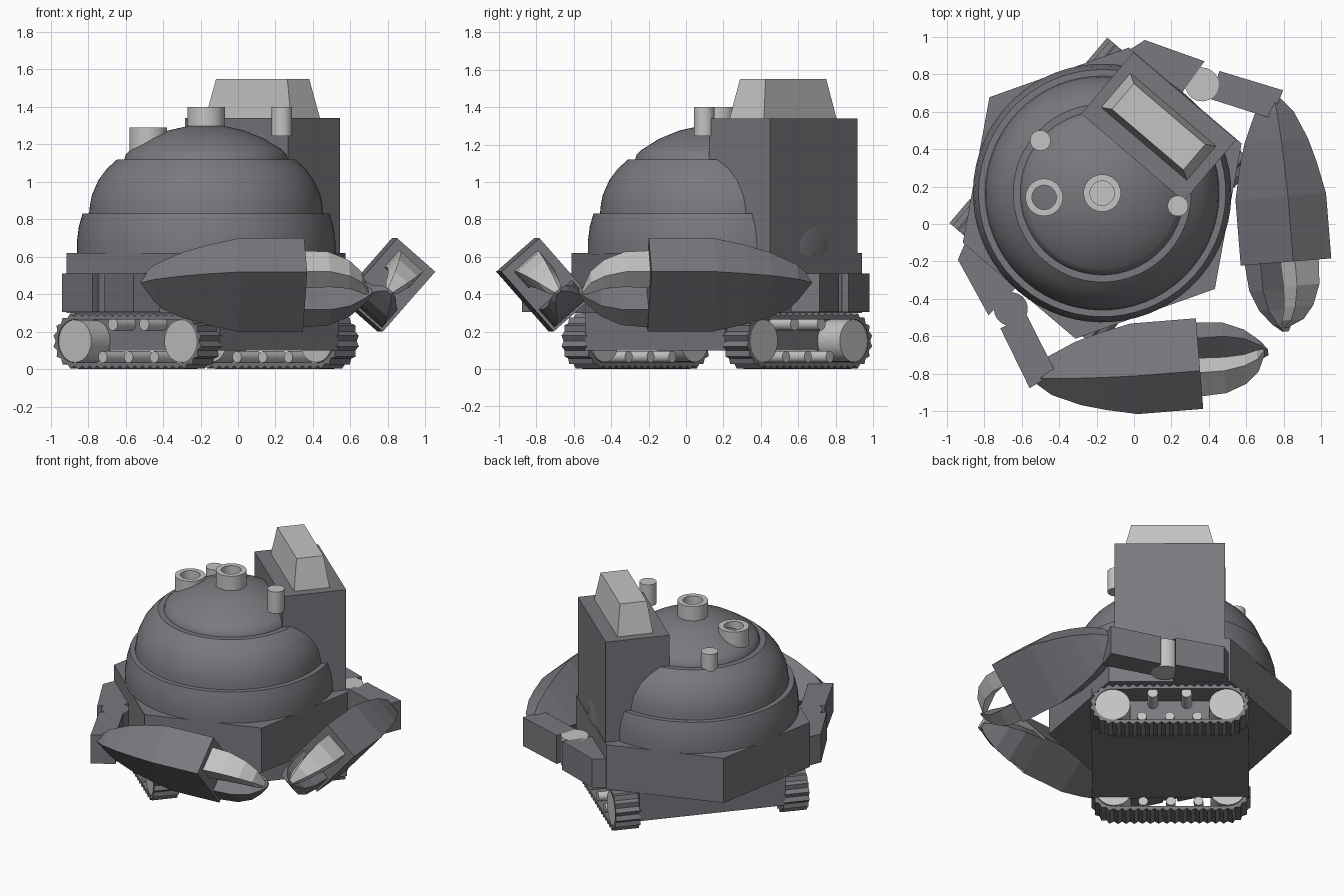
import bpy, bmesh, math
from mathutils import Matrix, Vector

if "Cube" in bpy.data.objects:
    bpy.data.objects.remove(bpy.data.objects["Cube"])

# Vehicle frame: local x = forward, local y = left, turned into the world frame
PLACE = Matrix.Translation((-0.17, 0.165, 0)) @ Matrix.Rotation(math.radians(-40.4), 4, 'Z')


def material(name, col):
    m = bpy.data.materials.new(name)
    m.diffuse_color = (*col, 1)
    m.use_nodes = True
    m.node_tree.nodes["Principled BSDF"].inputs["Base Color"].default_value = m.diffuse_color
    return m


DARK = material("dark grey", (0.19, 0.19, 0.21))
LIGHT = material("light grey", (0.55, 0.55, 0.54))


def loft(name, rings, mat, closed=False, smooth=False):
    """Skin a list of equal-length point rings; cap the ends unless closed."""
    bm = bmesh.new()
    vs = [[bm.verts.new(p) for p in r] for r in rings]
    n = len(rings[0])
    pairs = list(zip(vs, vs[1:])) + ([(vs[-1], vs[0])] if closed else [])
    for a, b in pairs:
        for i in range(n):
            j = (i + 1) % n
            bm.faces.new((a[i], a[j], b[j], b[i]))
    if not closed:
        bm.faces.new(vs[0])
        bm.faces.new(vs[-1])
    bmesh.ops.recalc_face_normals(bm, faces=bm.faces)
    bm.transform(PLACE)
    me = bpy.data.meshes.new(name)
    bm.to_mesh(me)
    bm.free()
    me.materials.append(mat)
    ob = bpy.data.objects.new(name, me)
    bpy.context.collection.objects.link(ob)
    if smooth:
        bpy.ops.object.select_all(action='DESELECT')
        ob.select_set(True)
        bpy.context.view_layer.objects.active = ob
        bpy.ops.object.shade_smooth_by_angle(angle=math.radians(35))
    return ob


def prism(name, pts, z0, z1, mat):
    return loft(name, [[(x, y, z) for x, y in pts] for z in (z0, z1)], mat)


def rect(x0, x1, y0, y1):
    return [(x0, y0), (x1, y0), (x1, y1), (x0, y1)]


def circle(x, y, r, z, n=32):
    return [(x + r * math.cos(math.tau * i / n), y + r * math.sin(math.tau * i / n), z)
            for i in range(n)]


def post(name, x, y, r, z0, z1, mat):
    return loft(name, [circle(x, y, r, z0), circle(x, y, r, z1)], mat, smooth=True)


def tube(name, x, y, r, ri, z0, z1, mat):
    return loft(name, [circle(x, y, r, z0), circle(x, y, r, z1),
                       circle(x, y, ri, z1), circle(x, y, ri, z0)], mat, True, True)


def axle(name, x, z, r, y0, y1, mat):
    return loft(name, [[(p, y, q) for p, q, _ in circle(x, z, r, 0, 24)] for y in (y0, y1)],
                mat, smooth=True)


# Hull and six-sided deck
prism("hull", rect(-0.51, 0.51, -0.49, 0.49), 0.10, 0.36, DARK)
prism("deck", [(0.79 * math.cos(math.pi * i / 3), 0.79 * math.sin(math.pi * i / 3))
               for i in range(6)], 0.30, 0.62, DARK)

# Stepped dome
PROFILE = [(.69, .61), (.69, .68), (.68, .76), (.66, .83), (.625, .83), (.62, .88), (.61, .93),
           (.575, 1.01), (.53, 1.07), (.475, 1.12), (.437, 1.12), (.43, 1.145), (.405, 1.17),
           (.31, 1.23), (.2, 1.275), (.1, 1.297), (.01, 1.30)]
loft("dome", [circle(0, 0, r, z, 64) for r, z in PROFILE], DARK, smooth=True)

# Tower with tapered cap
prism("tower", rect(-0.36, 0.36, 0.25, 0.68), 0.5, 1.34, DARK)
loft("tower_cap", [[(x, y, z) for x, y in rect(-a, a, 0.465 - b, 0.465 + b)]
                   for a, b, z in ((.30, .12, 1.34), (.25, .09, 1.55))], LIGHT)

# Roof pipes
tube("centre_pipe", 0, 0, 0.10, 0.065, 1.28, 1.40, LIGHT)
post("centre_pipe_floor", 0, 0, 0.066, 1.28, 1.32, LIGHT)
tube("side_pipe", -0.221, -0.218, 0.10, 0.065, 1.14, 1.29, LIGHT)
post("rear_rod", -0.433, 0, 0.055, 1.07, 1.23, LIGHT)
post("tower_rod", 0.352, 0.21, 0.055, 1.245, 1.40, LIGHT)


def track_point(t, r):
    """Point on a stadium path at fraction t, offset radius r."""
    h, rc = 0.37, 0.135
    arc = math.pi * rc
    d = t * (4 * h + 2 * arc)
    half = 2 * h + arc
    s = 1 if d < half else -1
    d %= half
    if d < 2 * h:
        x, z = h - d, r
    else:
        a = (d - 2 * h) / rc
        x, z = -h - r * math.sin(a), r * math.cos(a)
    return s * x, 0.15 + s * z


# Claw sections: distance along claw, low and high across it, half thickness
BODY = [(s, -k * .213, k * .213, k * .136) for s, k in
        ((-.90, .08), (-.80, .43), (-.65, .70), (-.52, .85), (-.35, 1), (0, 1))]
UPPER = [(-.02, .05, .17, .085), (.13, .055, .165, .08), (.24, .03, .12, .065),
         (.31, -.02, .055, .045), (.35, -.06, -.045, .015)]
LOWER = [(-.02, -.20, -.07, .12), (.14, -.19, -.08, .11), (.25, -.15, -.075, .085),
         (.33, -.09, -.05, .05), (.37, -.055, -.04, .015)]
AXIS = Vector((.707, .707, 0))        # right-hand claw points forward and inward
OUT = Vector((.707, -.707, 0))
LONG = OUT * .66 + Vector((0, 0, .75))
SHORT = OUT * .75 - Vector((0, 0, .66))
c = PLACE.inverted() @ Vector((.35, -.745, .45))

for side, k in (("right", -1), ("left", 1)):
    # Toothed track belt
    N = 88

    def belt(y, inner):
        return [(p[0], k * y, p[1]) for p in
                (track_point(i / N, 0.115 if inner else (0.15 if i % 2 else 0.132))
                 for i in range(N))]
    loft(side + "_track", [belt(.48, 0), belt(.65, 0), belt(.65, 1), belt(.48, 1)], DARK, True)

    # Wheels and rollers
    for i, x in enumerate((-0.37, 0.37)):
        axle(f"{side}_wheel_{i}", x, 0.15, 0.114, k * .47, k * .645, LIGHT)
    for i, x in enumerate((-0.11, 0.11)):
        axle(f"{side}_top_roller_{i}", x, 0.24, 0.034, k * .47, k * .64, LIGHT)
    for i, x in enumerate((-0.18, 0, 0.18)):
        axle(f"{side}_bottom_roller_{i}", x, 0.065, 0.031, k * .465, k * .64, LIGHT)

    # Jointed arm
    prism(side + "_shoulder", [(x, k * y) for x, y in
          ((-.39, .66), (-.356, .77), (-.04, .89), (-.02, .66))], 0.305, 0.51, DARK)
    post(side + "_elbow", 0.03, k * .787, 0.09, 0.305, 0.51, LIGHT if k > 0 else DARK)
    prism(side + "_forearm", [(x, k * y) for x, y in
          ((.054, .902), (.115, .757), (.433, .89), (.38, 1.044))], 0.305, 0.51, DARK)

    # Claw with two fingers
    for part, sections, mat in (("claw", BODY, DARK), ("upper_finger", UPPER, LIGHT),
                                ("lower_finger", LOWER, DARK)):
        rings = []
        for s, lo, hi, w in sections:
            ring = [c + AXIS * s + LONG * l + SHORT * t
                    for l, t in ((lo, -w), (lo, w), (hi, w), (hi, -w))]
            rings.append([(p.x, -k * p.y, p.z) for p in ring])
        loft(f"{side}_{part}", rings, mat)
